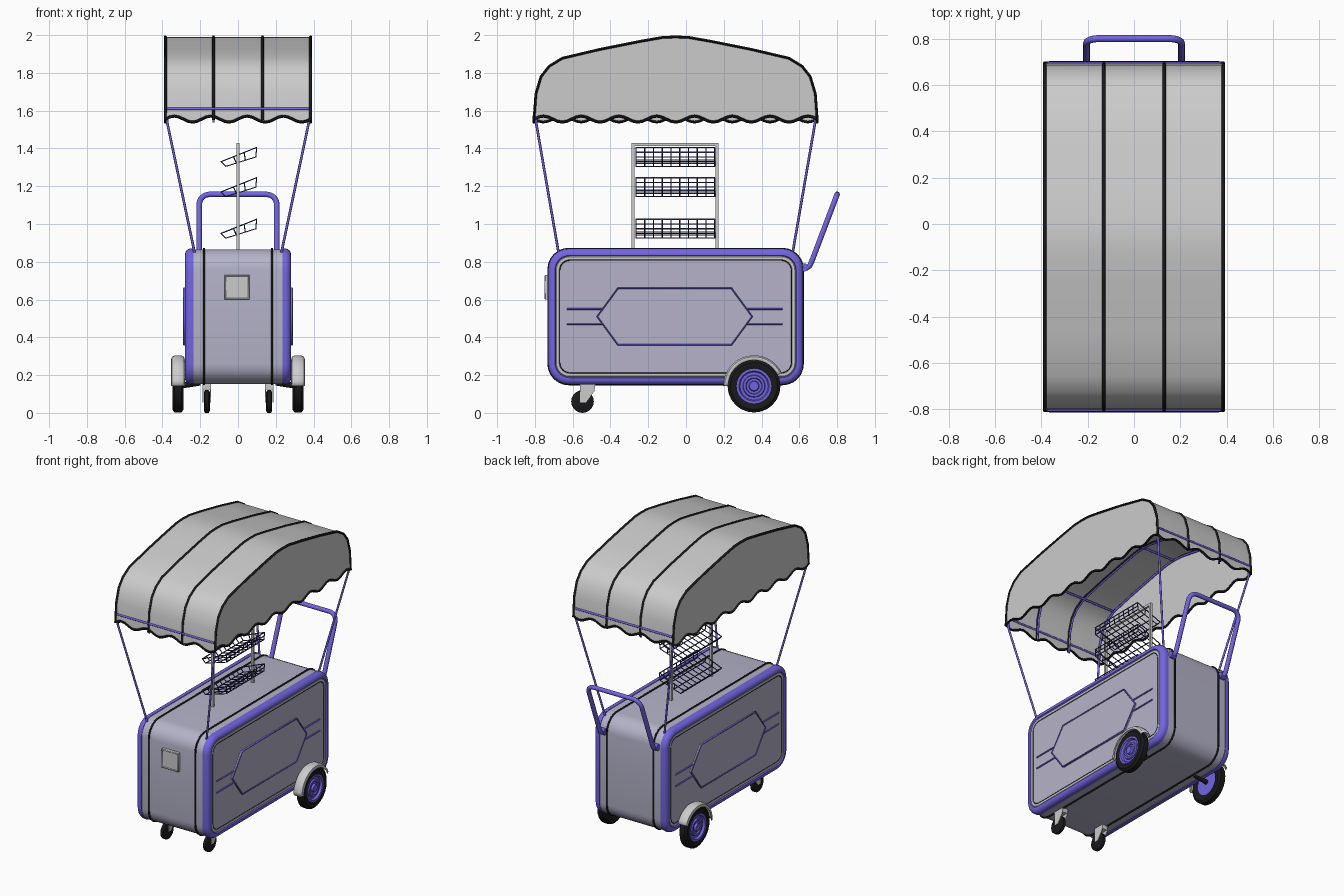
import bpy, bmesh, math
from math import sin, cos, pi, radians

if "Cube" in bpy.data.objects:
    bpy.data.objects.remove(bpy.data.objects["Cube"])

COLORS = {"blue": (0.17, 0.13, 0.75, 1), "lilac": (0.46, 0.45, 0.58, 1), "black": (0.01, 0.01, 0.012, 1),
          "navy": (0.04, 0.035, 0.16, 1), "white": (0.75, 0.75, 0.73, 1)}
MATS = {}
for n, c in COLORS.items():
    MATS[n] = bpy.data.materials.new(n)
    MATS[n].diffuse_color = c


def add(name, me, mat=None, angle=35):
    ob = bpy.data.objects.new(name, me)
    bpy.context.collection.objects.link(ob)
    if mat:
        me.materials.clear()
        me.materials.append(MATS[mat])
    me.shade_smooth()
    me.set_sharp_from_angle(angle=radians(angle))
    return ob


def mesh(name, verts, faces, mat=None, angle=35, weld=True):
    me = bpy.data.meshes.new(name)
    me.from_pydata(verts, [], faces)
    bm = bmesh.new()
    bm.from_mesh(me)
    if weld:
        bmesh.ops.remove_doubles(bm, verts=bm.verts, dist=1e-5)
    bmesh.ops.recalc_face_normals(bm, faces=bm.faces)
    bm.to_mesh(me)
    bm.free()
    return add(name, me, mat, angle)


def tube(name, paths, r, mat=None, cyclic=False, sides=2):
    """Round bars along one or more polylines."""
    cu = bpy.data.curves.new(name, 'CURVE')
    cu.dimensions = '3D'
    cu.bevel_depth, cu.bevel_resolution, cu.use_fill_caps = r, sides, True
    for pts in paths:
        sp = cu.splines.new('POLY')
        sp.points.add(len(pts) - 1)
        for p, co in zip(sp.points, pts):
            p.co = (*co, 1)
        sp.use_cyclic_u = cyclic
    tmp = bpy.data.objects.new(name + "_path", cu)
    bpy.context.collection.objects.link(tmp)
    dg = bpy.context.evaluated_depsgraph_get()
    me = bpy.data.meshes.new_from_object(tmp.evaluated_get(dg))
    bpy.data.objects.remove(tmp)
    return add(name, me, mat, 60)


def rings(name, loops, mat=None, closed=True, caps=False, angle=35):
    """Skin consecutive loops of equal length."""
    n = len(loops[0])
    verts = [v for l in loops for v in l]
    faces = [(a * n + i, a * n + (i + 1) % n, (a + 1) * n + (i + 1) % n, (a + 1) * n + i)
             for a in range(len(loops) - 1) for i in range(n if closed else n - 1)]
    if caps:
        faces += [tuple(range(n)), tuple(range(len(verts) - n, len(verts)))]
    return mesh(name, verts, faces, mat, angle)


def prism(name, yz, x0, x1, mat=None):
    return rings(name, [[(x, y, z) for y, z in yz] for x in (x0, x1)], mat, caps=True)


def lathe(name, prof, c, mat=None, segs=24, a0=0, a1=360):
    """Spin (x, radius) profile about the x axis through c."""
    full = a1 - a0 == 360
    ang = [radians(a0 + (a1 - a0) * i / segs) for i in range(segs if full else segs + 1)]
    return rings(name, [[(c[0] + x, c[1] + r * cos(a), c[2] + r * sin(a)) for a in ang] for x, r in prof],
                 mat, closed=full)


def rrect(x, inset):
    """Rounded outline of the cart body in the side plane."""
    y0, y1, z0, z1, r = -.73 + inset, .62 - inset, .15 + inset, .87 - inset, .11 - inset * .9
    cs = [(y1 - r, z1 - r, 0), (y0 + r, z1 - r, 90), (y0 + r, z0 + r, 180), (y1 - r, z0 + r, 270)]
    return [(x, cy + r * cos(radians(a + k * 15)), cz + r * sin(radians(a + k * 15)))
            for cy, cz, a in cs for k in range(7)]


# cart body
rings("body_shell", [rrect(-.24, .004), rrect(.24, .004)], "lilac")
tube("body_stripes", [rrect(x, .002) for x in (-.18, .18)], .006, "black", True)
hexagon = [(-.47, .51), (-.36, .66), (.24, .66), (.35, .51), (.24, .36), (-.36, .36)]
for s, side in ((-1, "left"), (1, "right")):
    bumper = [(.235, .004), (.235, 0)] + [(.25 + .03 * sin(a), .03 * (1 - cos(a)))
              for a in [i * pi / 12 for i in range(7)]] + [(.28, .036), (.27, .042)]
    rings(side + "_bumper", [rrect(s * x, i) for x, i in bumper], "blue")
    rings(side + "_panel_rim", [rrect(s * x, i) for x, i in [(.268, .036), (.275, .044), (.275, .058), (.268, .062)]])
    tube(side + "_panel_groove", [rrect(s * .272, .062)], .003, "black", True, 1)
    rings(side + "_panel", [rrect(s * .26, .06), rrect(s * .274, .064)], "lilac", caps=True)
    prism(side + "_badge_plate", hexagon, s * .27, s * .285, "lilac")
    tube(side + "_badge_outline", [[(s * .285, y, z) for y, z in hexagon]], .005, "blue", True, 1)
    tube(side + "_badge_lines", [[(s * .275, a, z), (s * .275, b, z)] for z in (.55, .47)
                                 for a, b in ((-.63, -.44), (.32, .51))], .005, "blue", sides=1)

# front hatch
prism("front_hatch", [(-.72, .60), (-.72, .73), (-.743, .73), (-.743, .60)], -.071, .061)
tube("front_hatch_frame", [[(-.067, -.743, .604), (.057, -.743, .604), (.057, -.743, .726), (-.067, -.743, .726)]],
     .006, None, True, 1)

# rear wheels, fenders and front casters
for s, side in ((-1, "left"), (1, "right")):
    c = (s * .318, .36, .142)
    lathe(side + "_tire", [(s * x, r) for x, r in [(-.02, .085), (-.029, .10), (-.029, .125), (-.018, .14),
          (.018, .14), (.029, .125), (.029, .10), (.02, .085)]], c, "black")
    lathe(side + "_rim", [(s * x, r) for x, r in [(-.02, 0), (-.02, .092), (.027, .092), (.027, .08), (.012, .074),
          (.012, .06), (.022, .056), (.022, .044), (.014, .04), (.014, .028), (.028, .024), (.028, 0)]], c, "blue")
    tube(side + "_axle", [[(s * .2, .36, .16), (s * .31, .36, .142)]], .015, "black")
    f = lathe(side + "_fender", [(s * x, r) for x, r in [(-.037, .138), (-.032, .155), (-.018, .163), (.018, .163),
              (.032, .155), (.037, .138)]], c, "white", 16, 25, 180)
    f.modifiers.new("thick", 'SOLIDIFY').thickness = .004
    k = (s * .165, -.548, .06)
    lathe(side + "_caster_wheel", [(-.016, 0), (-.016, .05), (-.01, .06), (.01, .06), (.016, .05), (.016, 0)],
          k, "black", 20)
    for d in (-1, 1):
        prism(side + "_caster_fork", [(-.56, .152), (-.48, .152), (-.485, .115), (-.53, .055), (-.56, .055)],
              k[0] + d * .018, k[0] + d * .022, "white")
    prism(side + "_caster_top", [(-.56, .125), (-.56, .152), (-.48, .152), (-.485, .125)],
          k[0] - .02, k[0] + .02, "white")

# push handle
half = [(.205, .60, .77), (.205, .64, .768), (.205, .655, .778), (.205, .665, .80)]
for i in range(7):
    a = i * pi / 12
    d = .055 * (1 - sin(a))
    half.append((.205 - .055 * (1 - cos(a)), .80 - d * .35, 1.157 - d * .94))
tube("push_handle", [half + [(-x, y, z) for x, y, z in reversed(half)]], .015, "blue", sides=3)
for s in (-1, 1):
    lathe("handle_mount", [(-.02, 0), (-.02, .022), (.02, .022), (.02, 0)], (s * .205, .625, .77), "blue", 16)

# canopy: arched roof sheet, planar ends and a wavy hem
CY, W = -.055, .385
arch = [(.75, 1.55), (.74, 1.69), (.713, 1.78), (.67, 1.835), (.60, 1.878), (.40, 1.925), (.19, 1.967), (.07, 1.988)]
prof = [(CY - y, z) for y, z in arch] + [(CY, 1.991)] + [(CY + y, z) for y, z in reversed(arch)]
Y0, Y1 = prof[0][0], prof[-1][0]


def hem(p):
    return 1.555 + .016 * sin(2 * pi * p)


N, M = 32, 60
xs = [-W + 2 * W * i / N for i in range(N + 1)]
ys = [Y0 + (Y1 - Y0) * i / M for i in range(M + 1)]
front = [(x, Y0, hem(4 * i / N)) for i, x in enumerate(xs)]
right = [(W, y, hem(4 + 7.5 * i / M)) for i, y in enumerate(ys)]
back = [(x, Y1, hem(11.5 + 4 * (N - i) / N)) for i, x in enumerate(xs)]
left = [(-W, y, hem(15.5 + 7.5 * (M - i) / M)) for i, y in enumerate(ys)]
rings("canopy_roof", [front] + [[(x, y, z) for x in xs] for y, z in prof[1:-1]] + [back], closed=False)
for x, low, side in ((-W, left, "left"), (W, right, "right")):
    pts = [(x, y, z) for y, z in prof[1:-1]] + low[::-1]
    mesh("canopy_%s_side" % side, pts, [tuple(range(len(pts)))])
tube("canopy_hem_trim", [front + right[1:] + back[::-1][1:] + left[::-1][1:-1]], .008, "black", True, 1)
tube("canopy_stripes", [[(x, y, z) for y, z in prof] for x in (-W, -.13, .13, W)], .008, "black", sides=1)

# canopy frame: slanted poles running into inner arches, with cross bars
inner = [(CY + (y - CY) * .985, z - .012) for y, z in prof]
poles = []
for s in (-1, 1):
    poles.append([(s * .23, -.675, .85)] + [(s * .375, y, z) for y, z in inner] + [(s * .23, .565, .85)])
tube("canopy_poles", poles, .007, "blue")
tube("canopy_inner_ribs", [[(s * .13, y, z) for y, z in inner] for s in (-1, 1)], .006, "blue", sides=1)
tube("canopy_cross_bars", [[(-.375, y, z), (.375, y, z)] for y, z in
     ((Y0 + .003, 1.61), (Y1 - .003, 1.61), inner[4], inner[8], inner[-5])], .007, "blue")

# display rack posts
for y in (-.28, .165):
    prism("rack_post", [(y - .008, .86), (y + .008, .86), (y + .008, 1.43), (y - .008, 1.43)], -.008, .008)
prism("rack_top_bar", [(-.28, 1.414), (.165, 1.414), (.165, 1.43), (-.28, 1.43)], -.008, .008)

# tilted wire baskets
A, B, C, D = (-.09, 1.33), (-.065, 1.305), (.095, 1.355), (.098, 1.405)


def mix(p, q, t):
    return (p[0] + (q[0] - p[0]) * t, p[1] + (q[1] - p[1]) * t)


E0, E1 = -.265, .152
for name, dz in (("top", 0), ("middle", -.16), ("bottom", -.38)):
    wires = [[(x, y, z + dz) for x, z in (A, B, C, D)] for y in [E0 + (E1 - E0) * i / 9 for i in range(10)]]
    wires += [[(x, y, z + dz) for x, z in (A, D)] for y in (E0, E1)]
    wires += [[(x, y, z + dz) for x, z in (mix(A, D, t), mix(B, C, t))] for y in (E0, E1) for t in (.35, .65)]
    wires += [[(p[0], E0, p[1] + dz), (p[0], E1, p[1] + dz)]
              for p in (A, B, C, D, mix(B, C, .33), mix(B, C, .67), mix(C, D, .5))]
    tube(name + "_basket", wires, .0035, "navy", sides=1)

for m in bpy.data.materials:
    if m.users and not m.is_grease_pencil:
        m.use_nodes = True
        m.node_tree.nodes["Principled BSDF"].inputs["Base Color"].default_value = m.diffuse_color
